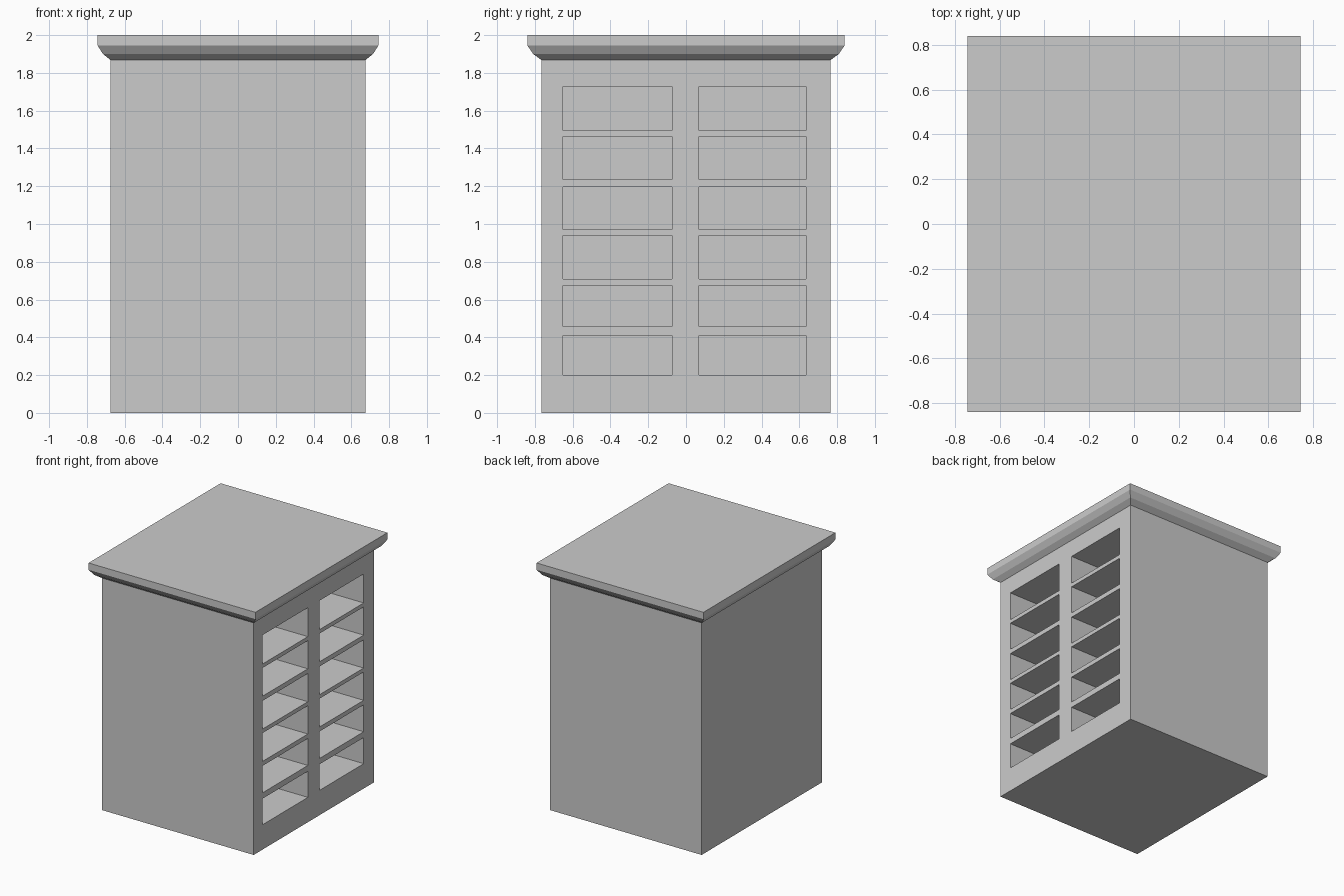
import bpy
import bmesh

if "Cube" in bpy.data.objects:
    bpy.data.objects.remove(bpy.data.objects["Cube"])

GREY = (0.6, 0.6, 0.6, 1)
grey = bpy.data.materials.new("plain grey")
grey.use_nodes = True
grey.diffuse_color = GREY
grey.node_tree.nodes["Principled BSDF"].inputs["Base Color"].default_value = GREY


def add_box(bm, x, y, z):
    """Box between the (low, high) pairs on each axis."""
    verts = bmesh.ops.create_cube(bm, size=1)["verts"]
    for v in verts:
        for i, (low, high) in enumerate((x, y, z)):
            v.co[i] = low if v.co[i] < 0 else high


def finish(name, bm):
    bmesh.ops.recalc_face_normals(bm, faces=bm.faces)
    mesh = bpy.data.meshes.new(name)
    bm.to_mesh(mesh)
    bm.free()
    mesh.materials.append(grey)
    obj = bpy.data.objects.new(name, mesh)
    bpy.context.collection.objects.link(obj)
    return obj


# Cabinet body
HALF_X, HALF_Y, BODY_TOP = 0.675, 0.765, 1.868
bm = bmesh.new()
add_box(bm, (-HALF_X, HALF_X), (-HALF_Y, HALF_Y), (0, BODY_TOP))
body = finish("cabinet_body", bm)

# Two columns of six deep compartments opening on the +x side
COLUMNS = [(-0.65, -0.075), (0.07, 0.635)]
ROWS = [(0.20, 0.41), (0.457, 0.674), (0.71, 0.938),
        (0.97, 1.197), (1.235, 1.462), (1.494, 1.727)]
bm = bmesh.new()
for column in COLUMNS:
    for row in ROWS:
        add_box(bm, (-0.6, HALF_X + 0.1), column, row)
cutter = finish("compartment_cutter", bm)
cutter.hide_render = True

cut = body.modifiers.new("compartments", "BOOLEAN")
cut.operation = "DIFFERENCE"
cut.solver = "EXACT"
cut.object = cutter
bpy.context.view_layer.objects.active = body
bpy.ops.object.modifier_apply(modifier=cut.name)
bpy.data.objects.remove(cutter)

# Moulded top: rectangular rings of (overhang, height) joined upward
PROFILE = [(0, BODY_TOP), (0.04, 1.9), (0.068, 1.945), (0.068, 2)]
bm = bmesh.new()
rings = []
for out, z in PROFILE:
    hx, hy = HALF_X + out, HALF_Y + out * 1.1
    rings.append([bm.verts.new((sx * hx, sy * hy, z))
                  for sx, sy in ((-1, -1), (1, -1), (1, 1), (-1, 1))])
for low, high in zip(rings, rings[1:]):
    for i in range(4):
        j = (i + 1) % 4
        bm.faces.new((low[i], low[j], high[j], high[i]))
bm.faces.new(rings[0])
bm.faces.new(rings[-1])
finish("moulded_top", bm)
